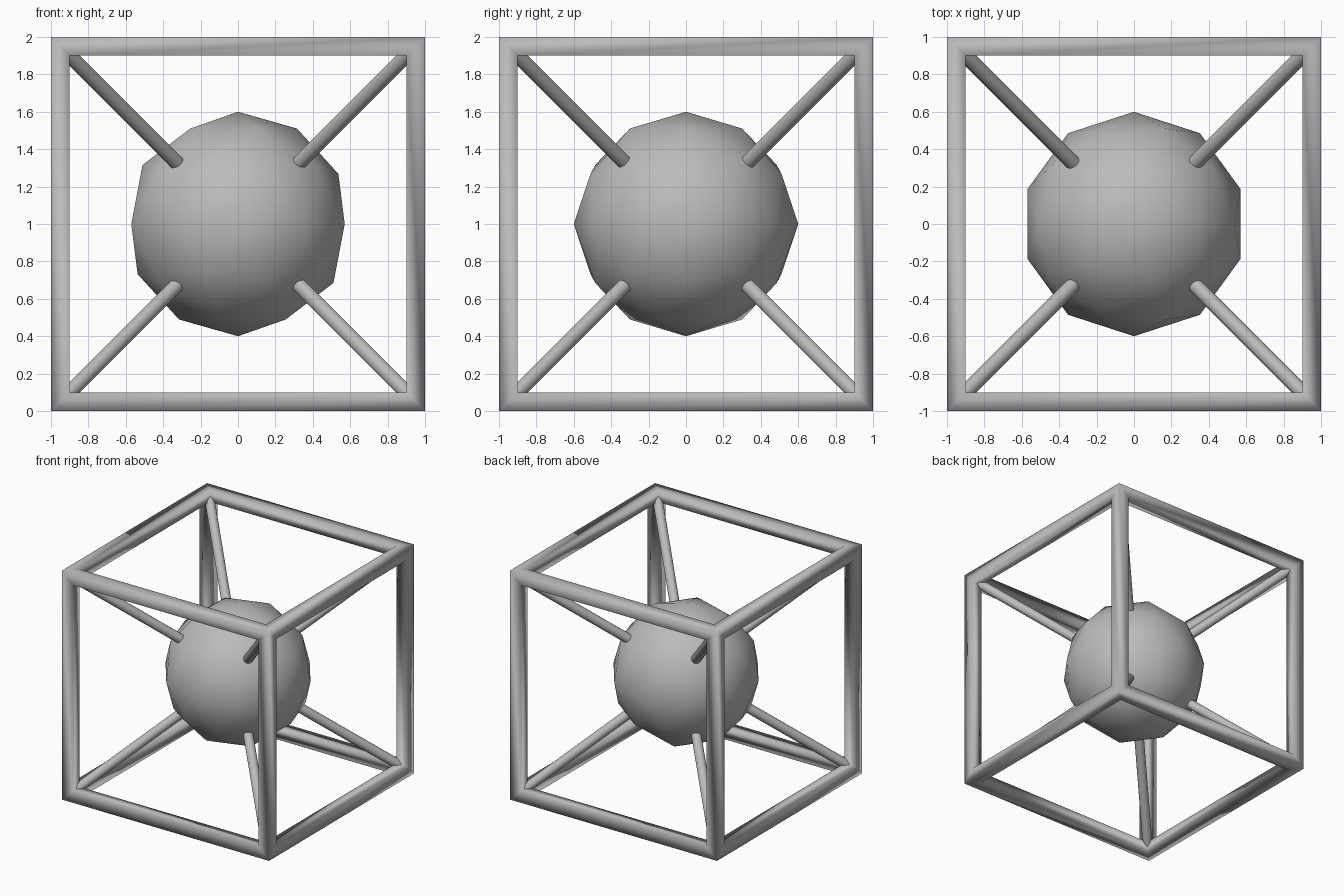
import bpy, bmesh
from itertools import product
from mathutils import Vector

if "Cube" in bpy.data.objects:
    bpy.data.objects.remove(bpy.data.objects["Cube"], do_unlink=True)

CENTRE = Vector((0, 0, 1))
BAR = 0.1            # thickness of the frame bars
BALL_RADIUS = 0.6
STRUT_RADIUS = 0.04

grey = bpy.data.materials.new("plain_grey")
grey.use_nodes = True
colour = (0.5, 0.5, 0.5, 1)
grey.diffuse_color = colour
grey.node_tree.nodes["Principled BSDF"].inputs["Base Color"].default_value = colour


def finish(bm, name):
    """Turn a bmesh into a smooth grey object centred in the frame."""
    bmesh.ops.recalc_face_normals(bm, faces=bm.faces)
    for face in bm.faces:
        face.smooth = True
    mesh = bpy.data.meshes.new(name)
    bm.to_mesh(mesh)
    bm.free()
    mesh.materials.append(grey)
    obj = bpy.data.objects.new(name, mesh)
    obj.location = CENTRE
    bpy.context.collection.objects.link(obj)
    return obj


# Cube frame: mitred square bars along every edge of a cube
source = bmesh.new()
bmesh.ops.create_cube(source, size=2)
frame = bmesh.new()
inner_scale = 1 - BAR
for face in source.faces:
    outer = [v.co.copy() for v in face.verts]
    middle = face.calc_center_median()
    inset = [middle + (p - middle) * inner_scale for p in outer]
    inner = [p * inner_scale for p in outer]
    for i in range(4):
        j = (i + 1) % 4
        for a, b in ((outer, inset), (inset, inner)):
            frame.faces.new([frame.verts.new(p) for p in (a[i], a[j], b[j], b[i])])
source.free()
bmesh.ops.remove_doubles(frame, verts=frame.verts, dist=0.001)
finish(frame, "cube_frame")

# Central ball: coarse icosphere
ball = bmesh.new()
bmesh.ops.create_icosphere(ball, subdivisions=2, radius=BALL_RADIUS)
finish(ball, "central_ball")

# Corner struts: round rods from inside the ball to each frame corner
for sx, sy, sz in product((-1, 1), repeat=3):
    corner = Vector((sx, sy, sz))
    start, end = corner * 0.25, corner * 0.94
    rod = bmesh.new()
    bmesh.ops.create_cone(rod, cap_ends=False, segments=16, radius1=STRUT_RADIUS,
                          radius2=STRUT_RADIUS, depth=(end - start).length)
    turn = corner.to_track_quat("Z", "Y").to_matrix()
    bmesh.ops.rotate(rod, verts=rod.verts, matrix=turn)
    bmesh.ops.translate(rod, verts=rod.verts, vec=(start + end) / 2)
    name = "strut_{}_{}_{}".format("left" if sx > 0 else "right",
                                   "back" if sy > 0 else "front",
                                   "top" if sz > 0 else "bottom")
    finish(rod, name)
